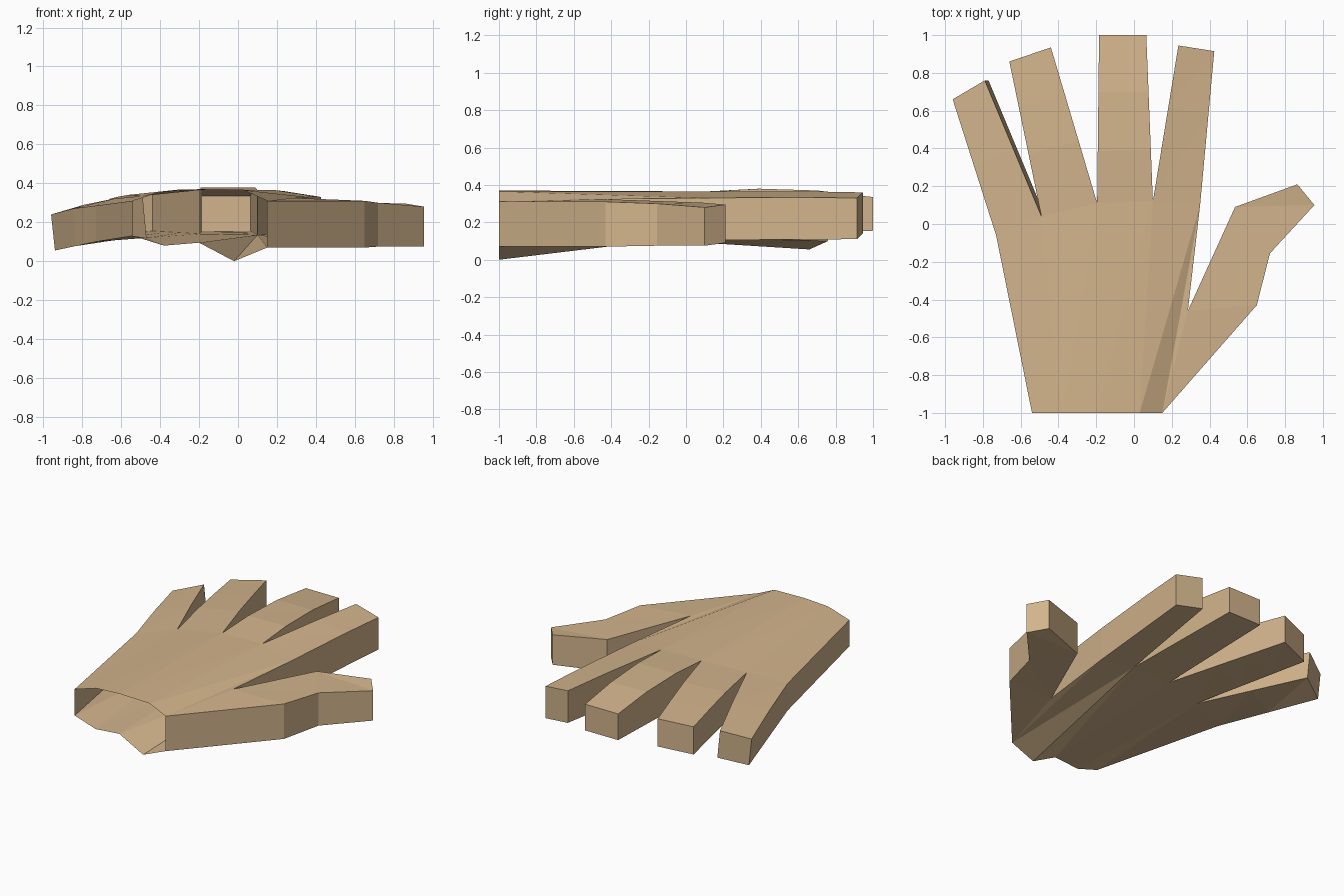
import bpy
import bmesh

default_cube = bpy.data.objects.get("Cube")
if default_cube:
    bpy.data.objects.remove(default_cube, do_unlink=True)

# Skin colour
skin = bpy.data.materials.new("tan_skin")
skin.use_nodes = True
colour = (0.645, 0.456, 0.262, 1)
skin.diffuse_color = colour
skin.node_tree.nodes["Principled BSDF"].inputs["Base Color"].default_value = colour

bm = bmesh.new()


def point(x, y, top, bottom, lean=0.0):
    """One plan point: a vertex on the back of the hand and one on the palm."""
    return bm.verts.new((x, y, top)), bm.verts.new((x + lean, y, bottom))


def sheet(*corners, back=True, palm=True):
    """A face on the back of the hand, the palm, or both (clockwise corners)."""
    if back:
        bm.faces.new([c[0] for c in reversed(corners)])
    if palm:
        bm.faces.new([c[1] for c in corners])


def sheet_quad(a, b, c, d):
    """A bent quad split into two triangles."""
    sheet(a, b, c)
    sheet(a, c, d)


def wall(*path):
    """Side faces along a run of plan points."""
    for a, b in zip(path, path[1:]):
        bm.faces.new((a[0], b[0], b[1], a[1]))


def between(a, b, t, lift=0.0):
    """A joint point part of the way along a finger edge."""
    top, bottom = a[0].co.lerp(b[0].co, t), a[1].co.lerp(b[1].co, t)
    return point(top.x, top.y, top.z + lift, bottom.z, bottom.x - top.x)


def finger(root_left, root_right, tip_left, tip_right, joints):
    """A tapering finger with joints, closed at the tip."""
    lefts, rights = [root_left], [root_right]
    for t, lift in joints:
        lefts.append(between(root_left, tip_left, t, lift))
        rights.append(between(root_right, tip_right, t, lift))
    lefts.append(tip_left)
    rights.append(tip_right)
    for i in range(len(lefts) - 1):
        sheet_quad(lefts[i], lefts[i + 1], rights[i + 1], rights[i])
    wall(*lefts, *reversed(rights))


# Open wrist edge
wrist_outer = point(-0.54, -1, 0.31, 0.13)
wrist_ring = point(-0.38, -1, 0.36, 0.08)
wrist_middle = point(-0.20, -1, 0.37, 0.095)
wrist_index = point(0.03, -1, 0.365, 0, -0.05)
wrist_thumb = point(0.15, -1, 0.31, 0.07)

# Knuckles and finger gaps
little_knuckle = point(-0.73, -0.06, 0.285, 0.10)
little_gap = point(-0.49, 0.04, 0.335, 0.12, 0.02)
ring_gap = point(-0.195, 0.11, 0.365, 0.14)
middle_gap = point(0.10, 0.12, 0.365, 0.135)
index_knuckle = point(0.35, 0.10, 0.33, 0.105)
thumb_gap = point(0.285, -0.46, 0.325, 0.10)

# Palm
sheet_quad(wrist_outer, little_knuckle, little_gap, wrist_ring)
sheet_quad(wrist_ring, little_gap, ring_gap, wrist_middle)
sheet_quad(wrist_middle, ring_gap, middle_gap, wrist_index)
sheet(wrist_index, middle_gap, index_knuckle, palm=False)
sheet(wrist_index, index_knuckle, wrist_thumb, palm=False)
sheet(wrist_index, middle_gap, wrist_thumb, back=False)
sheet(wrist_thumb, middle_gap, index_knuckle, back=False)
sheet(wrist_thumb, index_knuckle, thumb_gap)
wall(wrist_outer, little_knuckle)
wall(index_knuckle, thumb_gap)

# Four fingers
finger(little_knuckle, little_gap,
       point(-0.96, 0.66, 0.24, 0.055, 0.02),
       point(-0.79, 0.76, 0.29, 0.10, 0.02), [(0.5, 0.008)])
finger(little_gap, ring_gap,
       point(-0.66, 0.86, 0.32, 0.13),
       point(-0.44, 0.935, 0.345, 0.155), [(0.4, 0.012), (0.7, 0.008)])
finger(ring_gap, middle_gap,
       point(-0.185, 1, 0.335, 0.155),
       point(0.065, 1, 0.335, 0.155), [(0.31, 0.024), (0.66, 0.025)])
finger(middle_gap, index_knuckle,
       point(0.235, 0.945, 0.36, 0.14),
       point(0.425, 0.915, 0.33, 0.11), [(0.6, 0.004)])

# Thumb
thumb_base = point(0.65, -0.43, 0.31, 0.07)
thumb_joint = point(0.72, -0.155, 0.30, 0.075)
thumb_inner = point(0.535, 0.09, 0.305, 0.085)
thumb_tip_inner = point(0.865, 0.21, 0.295, 0.09)
thumb_tip_outer = point(0.955, 0.10, 0.28, 0.075)
sheet(wrist_thumb, thumb_gap, thumb_base)
sheet_quad(thumb_gap, thumb_inner, thumb_joint, thumb_base)
sheet_quad(thumb_inner, thumb_tip_inner, thumb_tip_outer, thumb_joint)
wall(thumb_gap, thumb_inner, thumb_tip_inner, thumb_tip_outer,
     thumb_joint, thumb_base, wrist_thumb)

# Finished hand
bmesh.ops.recalc_face_normals(bm, faces=bm.faces[:])
mesh = bpy.data.meshes.new("hand")
bm.to_mesh(mesh)
bm.free()
mesh.materials.append(skin)
hand = bpy.data.objects.new("hand", mesh)
bpy.context.collection.objects.link(hand)
